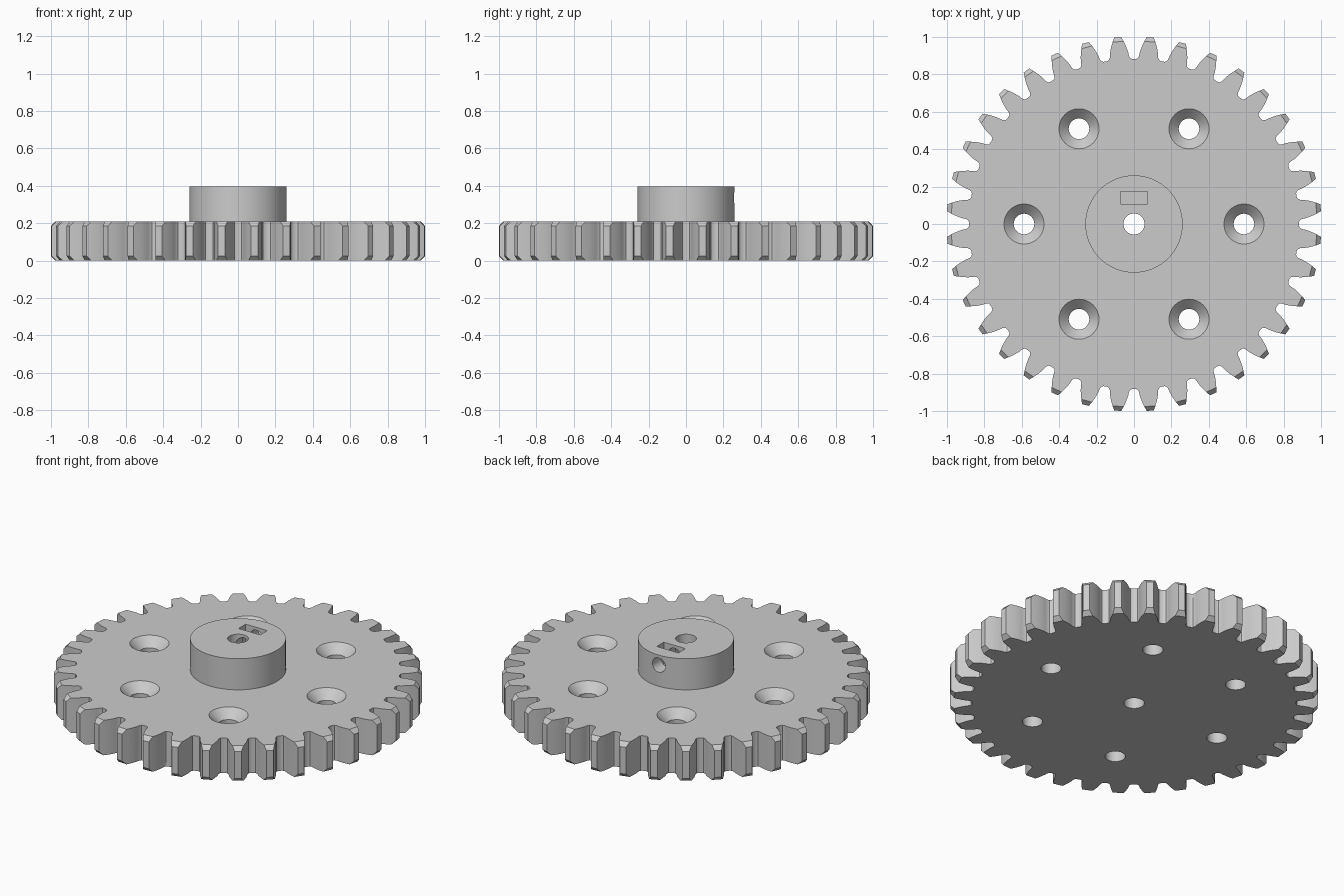
import bpy
import bmesh
from math import acos, cos, pi, radians, sin, sqrt, tan
from mathutils import Matrix

if "Cube" in bpy.data.objects:
    bpy.data.objects.remove(bpy.data.objects["Cube"], do_unlink=True)

TEETH = 36
STEP = 2 * pi / TEETH
TIP_R, PITCH_R, BASE_R, ROOT_R = 1.002, 0.947, 0.89, 0.882
GEAR_H, HUB_TOP, HUB_R, BORE_R = 0.21, 0.397, 0.26, 0.056

grey = bpy.data.materials.new("plain_grey")
grey.use_nodes = True
grey.diffuse_color = (0.6, 0.6, 0.6, 1)
grey.node_tree.nodes["Principled BSDF"].inputs["Base Color"].default_value = (0.6, 0.6, 0.6, 1)


def stack(name, rings):
    """Skin equal-length rings of points and cap both ends."""
    bm = bmesh.new()
    loops = [[bm.verts.new(p) for p in ring] for ring in rings]
    n = len(loops[0])
    for low, high in zip(loops, loops[1:]):
        for i in range(n):
            j = (i + 1) % n
            bm.faces.new((low[i], low[j], high[j], high[i]))
    bm.faces.new(loops[0][::-1])
    bm.faces.new(loops[-1])
    bmesh.ops.recalc_face_normals(bm, faces=bm.faces)
    mesh = bpy.data.meshes.new(name)
    bm.to_mesh(mesh)
    bm.free()
    obj = bpy.data.objects.new(name, mesh)
    bpy.context.collection.objects.link(obj)
    mesh.materials.append(grey)
    return obj


def lathe(name, profile, sides=64):
    return stack(name, [[(r * cos(2 * pi * i / sides), r * sin(2 * pi * i / sides), z)
                         for i in range(sides)] for r, z in profile])


def boolean(obj, cutter, operation="DIFFERENCE"):
    mod = obj.modifiers.new("cut", "BOOLEAN")
    mod.operation, mod.solver, mod.object = operation, "EXACT", cutter
    bpy.context.view_layer.objects.active = obj
    bpy.ops.object.modifier_apply(modifier=mod.name)
    bpy.data.objects.remove(cutter, do_unlink=True)


def flank_angle(r):
    """Half the angular tooth thickness on an involute flank."""
    def inv(a):
        return tan(a) - a
    return STEP / 4 + inv(acos(BASE_R / PITCH_R)) - inv(acos(min(1, BASE_R / r)))


# Toothed disc: one mirrored tooth outline repeated around the rim
half = [(ROOT_R, radians(4.3)), (0.886, radians(3.75))]
half += [(r, flank_angle(r)) for r in (0.897, 0.915, 0.935, 0.957, 0.98, TIP_R)]
tooth = [(r, -a) for r, a in half] + [(r, a) for r, a in reversed(half)]
outline = [(r * cos(a + (k + 0.5) * STEP), r * sin(a + (k + 0.5) * STEP))
           for k in range(TEETH) for r, a in tooth]
gear = stack("toothed_disc", [[(x, y, z) for x, y in outline] for z in (0, GEAR_H)])

# Chamfered tooth tips, one flat per tooth
c = 1 / cos(STEP / 2)
inner, outer = 0.978 * c, 1.03 * c
boolean(gear, lathe("chamfer_envelope", [(inner, 0), (outer, 0.054),
                                         (outer, GEAR_H - 0.054), (inner, GEAR_H)], TEETH), "INTERSECT")

# Six countersunk mounting holes
for k in range(6):
    hole = lathe("mount_hole", [(0.055, -0.1), (0.055, 0.158), (0.107, GEAR_H), (0.147, GEAR_H + 0.04)])
    hole.data.transform(Matrix.Translation((0.588 * cos(k * pi / 3), 0.588 * sin(k * pi / 3), 0)))
    boolean(gear, hole)

# Hub with a nut slot and a radial set-screw hole
hub = lathe("hub", [(HUB_R, GEAR_H), (HUB_R, HUB_TOP)], 96)
slot = stack("nut_slot", [[(-0.072, 0.108, z), (0.072, 0.108, z), (0.072, 0.175, z), (-0.072, 0.175, z)]
                          for z in (0.26, 0.5)])
boolean(hub, slot)
screw = lathe("screw_hole", [(0.043, 0), (0.043, 0.4)], 32)
screw.data.transform(Matrix.Translation((0, 0, 0.337)) @ Matrix.Rotation(-pi / 2, 4, "X"))
boolean(hub, screw)

# Centre bore through both parts, then smooth shading with sharp edges
for part in (gear, hub):
    boolean(part, lathe("bore", [(BORE_R, -0.1), (BORE_R, 0.6)]))
    bpy.ops.object.select_all(action="DESELECT")
    part.select_set(True)
    bpy.context.view_layer.objects.active = part
    bpy.ops.object.shade_smooth_by_angle(angle=radians(30))
